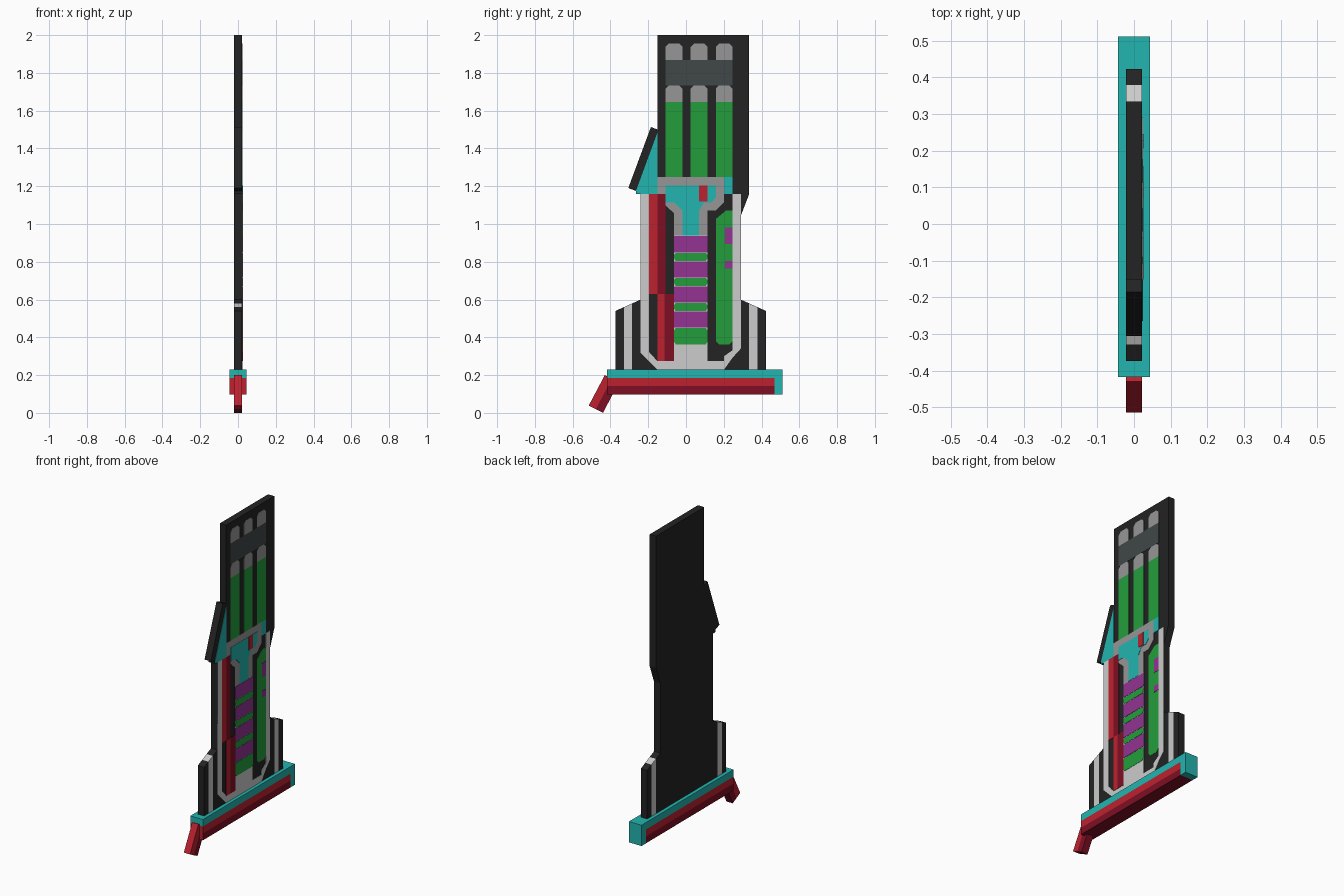
import bpy, bmesh

cube = bpy.data.objects.get("Cube")
if cube:
    bpy.data.objects.remove(cube, do_unlink=True)

U = 0.04425            # size of one grid cell
Y0, Z0 = -0.2405, 0.23  # panel corner: column 0, row 0


def lin(v):
    v /= 255
    return v / 12.92 if v <= 0.04045 else ((v + 0.055) / 1.055) ** 2.4


def material(name, r, g, b):
    m = bpy.data.materials.new(name)
    col = (lin(r), lin(g), lin(b), 1)
    m.use_nodes = True
    m.diffuse_color = col
    m.node_tree.nodes["Principled BSDF"].inputs["Base Color"].default_value = col
    return m


BLACK = material("black", 35, 35, 35)
TEAL = material("teal", 35, 181, 176)
WHITE = material("light grey", 204, 204, 204)
GREY = material("mid grey", 150, 150, 150)
SLATE = material("slate", 65, 71, 71)
GREEN = material("green", 36, 158, 60)
PURPLE = material("purple", 147, 52, 145)
RED = material("red", 188, 33, 47)
DARK_RED = material("dark red", 125, 15, 36)


def prism(name, pts, mat, x0=-0.5, x1=0.5):
    """Extrude a (column, row) outline along x; all values in grid cells."""
    bm = bmesh.new()
    rings = [[bm.verts.new((x * U, Y0 + c * U, Z0 + r * U)) for c, r in pts] for x in (x0, x1)]
    bm.faces.new(rings[0])
    bm.faces.new(rings[1])
    n = len(pts)
    for i in range(n):
        j = (i + 1) % n
        bm.faces.new((rings[0][i], rings[0][j], rings[1][j], rings[1][i]))
    bmesh.ops.recalc_face_normals(bm, faces=bm.faces)
    me = bpy.data.meshes.new(name)
    bm.to_mesh(me)
    bm.free()
    me.materials.append(mat)
    ob = bpy.data.objects.new(name, me)
    bpy.context.collection.objects.link(ob)
    return ob


def rect(c0, r0, c1, r1):
    return [(c0, r0), (c1, r0), (c1, r1), (c0, r1)]


def plate(name, pts, mat, layer=1):
    """Thin painted inlay on the +x side."""
    return prism(name, pts, mat, 0.49, 0.5 + 0.04 * layer)


# Main slab: wide lower body, offset blade with tapered rear corner
prism("body", [(0, 0), (12, 0), (12, 18.4), (13, 21), (13, 40), (2, 40), (2, 21), (0, 21)], BLACK)

# Side fins, each in three strips with a sloped top
for side, flip in (("front", False), ("rear", True)):
    for i, mat in enumerate((BLACK, WHITE, BLACK)):
        a, b = -3 + i, -2 + i
        pts = [(a, 0), (b, 0), (b, 7 + 0.45 * (i + 1)), (a, 7 + 0.45 * i)]
        if flip:
            pts = [(12 - c, r) for c, r in pts]
        prism(f"{side}_fin_strip_{i + 1}", pts, mat)

# Slanted flap on the front edge
prism("flap", [(-0.55, 21), (2, 21), (2, 28.3), (-0.55, 21.36)], BLACK)
prism("flap_edge", [(-0.55, 21.36), (2.05, 28.4), (2.05, 28.7), (1.24, 29), (-1.47, 21.7)], BLACK)
plate("flap_inlay", [(-0.55, 21), (2, 21), (2, 28.3), (-0.55, 21.36)], TEAL)

# Base bar: teal top rail and rear block, two-tone red lower rail
prism("base_top", rect(-4, -1, 17, 0), TEAL, -1, 1)
prism("base_rear_block", rect(16, -3, 17, -1), TEAL, -1, 1)
prism("base_upper_rail", rect(-4, -2, 16, -1), RED, -1, 1)
lower = prism("base_lower_rail", rect(-4, -3, 16, -2), DARK_RED, -1, 1)
lower.data.materials.append(RED)
for p in lower.data.polygons:
    if p.normal.y < -0.9:
        p.material_index = 1

# Angled lever under the front end
prism("lever_front", [(-4.28, -0.68), (-3.43, -1.1), (-5.36, -4.76), (-6.2, -4.32)], RED)
prism("lever_back", [(-3.43, -1.1), (-2.58, -1.54), (-4.5, -5.19), (-5.36, -4.76)], DARK_RED)

# Blade inlays: three columns with grey caps, crossed by a slate band
for i, c in enumerate((3, 6, 9)):
    for tag, r0, r1 in (("upper", 37, 39), ("lower", 32, 34)):
        plate(f"{tag}_cap_{i + 1}", [(c, r0), (c + 2, r0), (c + 2, r1 - 0.4), (c + 1.6, r1),
                                     (c + 0.4, r1), (c, r1 - 0.4)], GREY)
    plate(f"green_column_{i + 1}", rect(c, 23, c + 2, 32), GREEN)
plate("slate_band", rect(3, 34, 11, 37), SLATE)

# Funnel with grey surround
plate("funnel_surround", [(2, 21), (2, 23), (10, 23), (10, 20), (9, 19), (8, 19), (8, 16),
                          (4, 16), (4, 18.7), (3, 19.6), (3, 21)], GREY)
plate("funnel", [(3, 22), (9, 22), (9, 20.6), (8.5, 20), (7.6, 20), (7, 19), (7, 16),
                 (5, 16), (5, 19), (4, 20), (3, 20)], TEAL, 2)
plate("red_marker", rect(7, 20.1, 8, 22), RED, 3)
plate("teal_corner", rect(10, 21, 11, 23), TEAL)

# Light frame around the lower panel
plate("light_frame", [(0, 21), (1, 21), (1, 2.1), (2, 1), (4, 1), (4, 3), (8, 3), (8, 1),
                      (10, 1), (10, 1.6), (11, 2.3), (11, 21), (12, 21), (12, 2.5), (11, 1.4),
                      (10, 0), (2, 0), (0, 2)], WHITE)

# Purple and green ladder on a light backing
plate("ladder_backing", rect(4, 3, 8, 16), WHITE)
for i in range(4):
    top = 16 - 3 * i
    plate(f"purple_rung_{i + 1}", rect(4, top - 2, 8, top - 0.06), PURPLE, 2)
    low = top - 3 if i < 3 else 3
    plate(f"green_rung_{i + 1}", [(4, low + 0.3), (4.2, low), (7.8, low), (8, low + 0.3), (8, top - 2.3),
                                  (7.8, top - 2.06), (4.2, top - 2.06), (4, top - 2.3)], GREEN, 2)

# Red strips on the front side of the panel
plate("red_strip_upper", rect(1, 9, 2, 21), RED)
plate("dark_red_strip_upper", [(2, 9), (3, 9), (3, 21), (2, 21)], DARK_RED)
plate("red_strip_lower", rect(2, 1, 2.85, 9), RED, 2)
plate("dark_red_strip_lower", rect(2.85, 1, 4, 9), DARK_RED, 2)

# Green side strip with purple marks
plate("green_side_strip", [(9, 3.4), (9.4, 3), (10.6, 3), (11, 3.4), (11, 19), (10.2, 19), (9, 18)], GREEN)
for i, (r0, r1) in enumerate(((15, 17), (12.1, 13))):
    plate(f"purple_mark_{i + 1}", rect(10.1, r0, 11, r1), PURPLE, 2)
